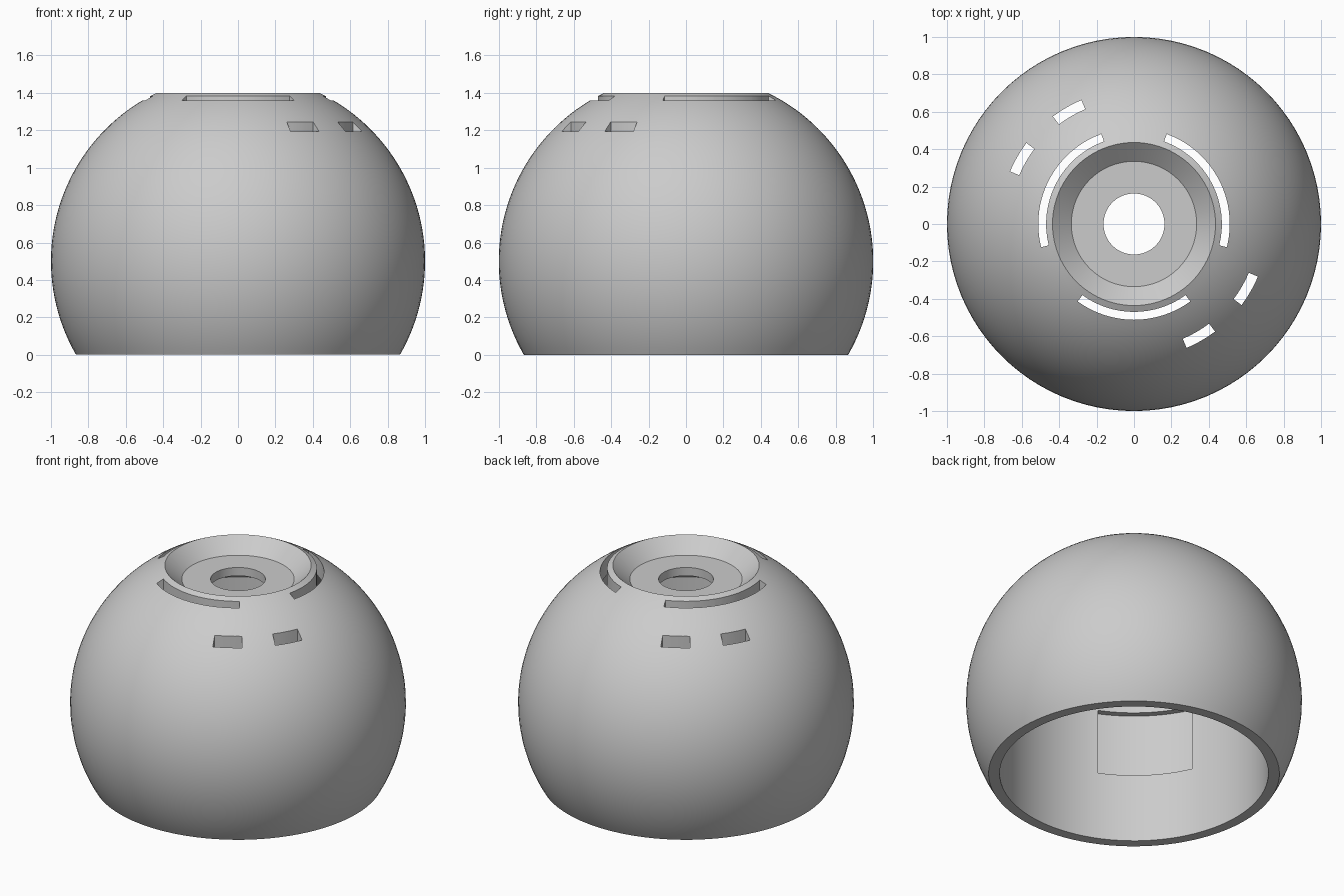
import bpy, bmesh, math
from math import sin, cos, radians, pi

if "Cube" in bpy.data.objects:
    bpy.data.objects.remove(bpy.data.objects["Cube"])

SEG = 96

grey = bpy.data.materials.new("light_grey")
grey.diffuse_color = (0.6, 0.6, 0.6, 1)
grey.use_nodes = True
grey.node_tree.nodes["Principled BSDF"].inputs["Base Color"].default_value = grey.diffuse_color


def make_object(name, bm):
    bmesh.ops.recalc_face_normals(bm, faces=bm.faces)
    mesh = bpy.data.meshes.new(name)
    bm.to_mesh(mesh)
    bm.free()
    mesh.materials.append(grey)
    ob = bpy.data.objects.new(name, mesh)
    bpy.context.collection.objects.link(ob)
    return ob


def lathe(name, profile):
    """Revolve a closed (radius, height) profile around z."""
    bm = bmesh.new()
    rings = [[bm.verts.new((r * cos(2 * pi * i / SEG), r * sin(2 * pi * i / SEG), z))
              for i in range(SEG)] for r, z in profile]
    for a, b in zip(rings, rings[1:] + rings[:1]):
        for i in range(SEG):
            j = (i + 1) % SEG
            bm.faces.new((a[i], a[j], b[j], b[i]))
    return make_object(name, bm)


def arc_prism(bm, r0, r1, a0, a1, z0, z1, steps=16):
    """Vertical block following an arc between two radii and two angles."""
    angles = [radians(a0 + (a1 - a0) * i / steps) for i in range(steps + 1)]
    outline = [(r1 * cos(a), r1 * sin(a)) for a in angles]
    outline += [(r0 * cos(a), r0 * sin(a)) for a in reversed(angles)]
    low = [bm.verts.new((x, y, z0)) for x, y in outline]
    high = [bm.verts.new((x, y, z1)) for x, y in outline]
    n = len(outline)
    bm.faces.new(low[::-1])
    bm.faces.new(high)
    for i in range(n):
        j = (i + 1) % n
        bm.faces.new((low[i], low[j], high[j], high[i]))


# Dome shell: sphere of radius 1 cut flat at bottom and top, dished top, hollow inside
start, end = -30, math.degrees(math.asin(0.9))
outer = [(cos(radians(a)), 0.5 + sin(radians(a)))
         for a in [start + (end - start) * i / 40 for i in range(41)]]
dish = [(0.335, 1.31), (0.163, 1.31), (0.163, 1.255)]
cavity = [(0.5, 1.255), (0.80, 0.95), (0.80, 0.0)]
shell = lathe("dome_shell", outer + dish + cavity)

# Slots, windows and the pocket in the inner wall
bm = bmesh.new()
for a0, a1 in ((-14, 70), (110, 194), (234, 306)):
    arc_prism(bm, 0.47, 0.512, a0, a1, 1.05, 1.6)
for side in (135, 315):
    for a0, a1 in ((-22, -8), (8, 22)):
        arc_prism(bm, 0.667, 0.72, side + a0, side + a1, 0.9, 1.6, 4)
arc_prism(bm, 0.6, 0.84, 225 - 20.5, 225 + 20.5, 0.45, 0.88)
cutter = make_object("opening_cutter", bm)
cutter.hide_render = True

cut = shell.modifiers.new("openings", 'BOOLEAN')
cut.operation = 'DIFFERENCE'
cut.solver = 'EXACT'
cut.object = cutter
bpy.context.view_layer.objects.active = shell
shell.select_set(True)
bpy.ops.object.modifier_apply(modifier=cut.name)
bpy.data.objects.remove(cutter)

# Small post hanging inside beside the wall
bpy.ops.object.select_all(action='DESELECT')
bpy.ops.mesh.primitive_cylinder_add(vertices=24, radius=0.05, depth=0.37,
                                    location=(-0.728, -0.035, 0.865))
post = bpy.context.object
post.name = "inner_post"
post.data.materials.append(grey)

# Smooth curved surfaces, keep the cut edges crisp
for ob in (shell, post):
    bpy.ops.object.select_all(action='DESELECT')
    ob.select_set(True)
    bpy.context.view_layer.objects.active = ob
    bpy.ops.object.shade_smooth_by_angle(angle=radians(25))
